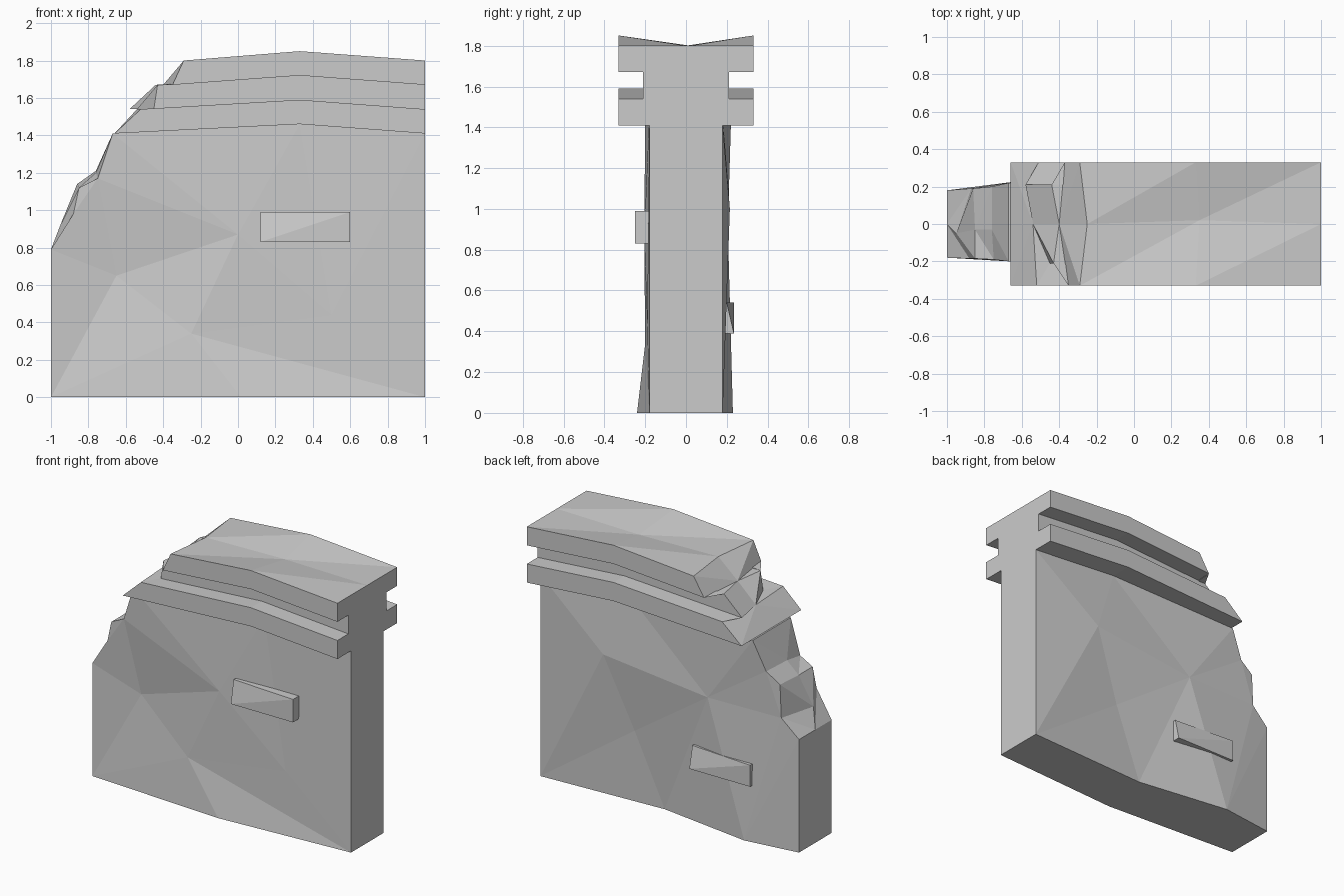
import bpy, bmesh
from mathutils import Vector
from mathutils.geometry import delaunay_2d_cdt

if "Cube" in bpy.data.objects:
    bpy.data.objects.remove(bpy.data.objects["Cube"])


def finish(name, bm):
    bmesh.ops.remove_doubles(bm, verts=bm.verts, dist=0.0005)
    bmesh.ops.recalc_face_normals(bm, faces=bm.faces)
    mesh = bpy.data.meshes.new(name)
    bm.to_mesh(mesh)
    bm.free()
    obj = bpy.data.objects.new(name, mesh)
    bpy.context.collection.objects.link(obj)
    return obj


def add_side(bm, outline, inner, creases):
    """Triangulate an uneven wall side; returns its outline vertices."""
    pts = outline + inner
    verts = [bm.verts.new(p) for p in pts]
    n = len(outline)
    edges = [(pts.index(a), pts.index(b)) for a, b in creases]
    res = delaunay_2d_cdt([Vector((p[0], p[2])) for p in pts], edges,
                          [list(range(n))], 1, 1e-5)
    for f in res[2]:
        bm.faces.new([verts[res[3][i][0]] for i in f])
    return verts[:n]


# Wall body: bumpy front and back, broken left end
f_low, f_mid, f_ctr = (-.25, -.2, .34), (.5, -.19, .44), (0, -.205, .87)
f_dent, f_corner = (-.65, -.14, .65), (1, -.18, 0)
front = [(-1, -.18, 0), (.015, -.24, 0), f_corner,
         (1, -.18, 1.41), (.33, -.18, 1.46), (-.67, -.2, 1.41),
         (-.75, -.19, 1.17), (-.85, -.185, 1.12), (-.88, -.185, .98), (-1, -.18, .79)]
back = [(-1, .18, 0), (-.61, .23, 0), (.07, .135, 0), (1, .18, 0),
        (1, .18, 1.41), (.33, .18, 1.46), (-.67, .22, 1.41),
        (-.76, .2, 1.21), (-.86, .19, 1.14), (-.87, .19, .91), (-1, .18, .79)]
rubble = [(-.67, 0, 1.41), (-.76, -.03, 1.2), (-.85, -.03, 1.12),
          (-.95, -.05, .92), (-1, 0, .79)]
bm = bmesh.new()
fv = add_side(bm, front, [f_ctr, f_dent, f_low, f_mid],
              [(f_low, f_mid), (f_low, f_corner), (f_ctr, f_mid), (f_ctr, f_dent)])
bv = add_side(bm, back, [(.49, .215, 1.0), (-.31, .205, .91), (.285, .16, .5)], [])
rv = [bm.verts.new(p) for p in rubble]
for chain in (fv[-5:], bv[-5:]):
    for i in range(4):
        bm.faces.new((chain[i], chain[i + 1], rv[i + 1]))
        bm.faces.new((chain[i], rv[i + 1], rv[i]))
bm.faces.new([fv[0], fv[-1], rv[-1], bv[-1], bv[0]])
bm.faces.new(fv[:3] + bv[3::-1])
bm.faces.new((fv[2], fv[3], bv[4], bv[3]))
bm.faces.new((fv[3], fv[4], bv[5], bv[4]))
bm.faces.new((fv[4], fv[5], rv[0], bv[6], bv[5]))
finish("broken_wall", bm)

# Coping: grooved cross-section (y, height, broken-end x) lofted along the bowed top
section = [(-.33, 0, -.66), (-.33, .13, -.52), (-.21, .13, -.45), (-.21, .26, -.43),
           (-.33, .26, -.35), (-.33, .39, -.29), (0, .39, -.25), (.33, .39, -.29),
           (.33, .26, -.37), (.21, .26, -.44), (.21, .13, -.58), (.33, .13, -.51),
           (.33, 0, -.66)]
n = len(section)
bm = bmesh.new()
left = [bm.verts.new((x, y, 1.41 + h)) for y, h, x in section]
mid = [bm.verts.new((.33, y, 1.46 + h)) for y, h, x in section]
right = [bm.verts.new((1, y, 1.41 + h)) for y, h, x in section]
mid[6].co = (.35, .02, 1.80)
for a, b in ((left, mid), (mid, right)):
    for i in range(n):
        j = (i + 1) % n
        if 6 in (i, j):
            bm.faces.new((a[i], a[j], b[j]))
            bm.faces.new((a[i], b[j], b[i]))
        else:
            bm.faces.new((a[i], a[j], b[j], b[i]))
bm.faces.new(right)
low = bm.verts.new((-.54, 0, 1.54))
high = bm.verts.new((-.40, 0, 1.67))
for i in range(n):
    bm.faces.new((left[i], left[(i + 1) % n], high if 3 <= i < 9 else low))
for i in (3, 9):
    bm.faces.new((left[i], high, low))
finish("coping", bm)


# Projecting bricks, one upper corner sunk toward the wall
def brick(name, x0, x1, z0, z1, y_in, y_out, y_sunk):
    bm = bmesh.new()
    xz = [(x0, z0), (x1, z0), (x1, z1), (x0, z1)]
    inner = [bm.verts.new((x, y_in, z)) for x, z in xz]
    outer = [bm.verts.new((x, y, z)) for (x, z), y in
             zip(xz, (y_out, y_out, y_out, y_sunk))]
    for i in range(4):
        j = (i + 1) % 4
        bm.faces.new((inner[i], inner[j], outer[j], outer[i]))
    bm.faces.new(inner)
    bm.faces.new((outer[0], outer[1], outer[2]))
    bm.faces.new((outer[0], outer[2], outer[3]))
    finish(name, bm)


brick("front_brick", .12, .6, .83, .99, -.12, -.25, -.22)
brick("back_brick", -.19, -.66, .39, .54, .1, .235, .2)
